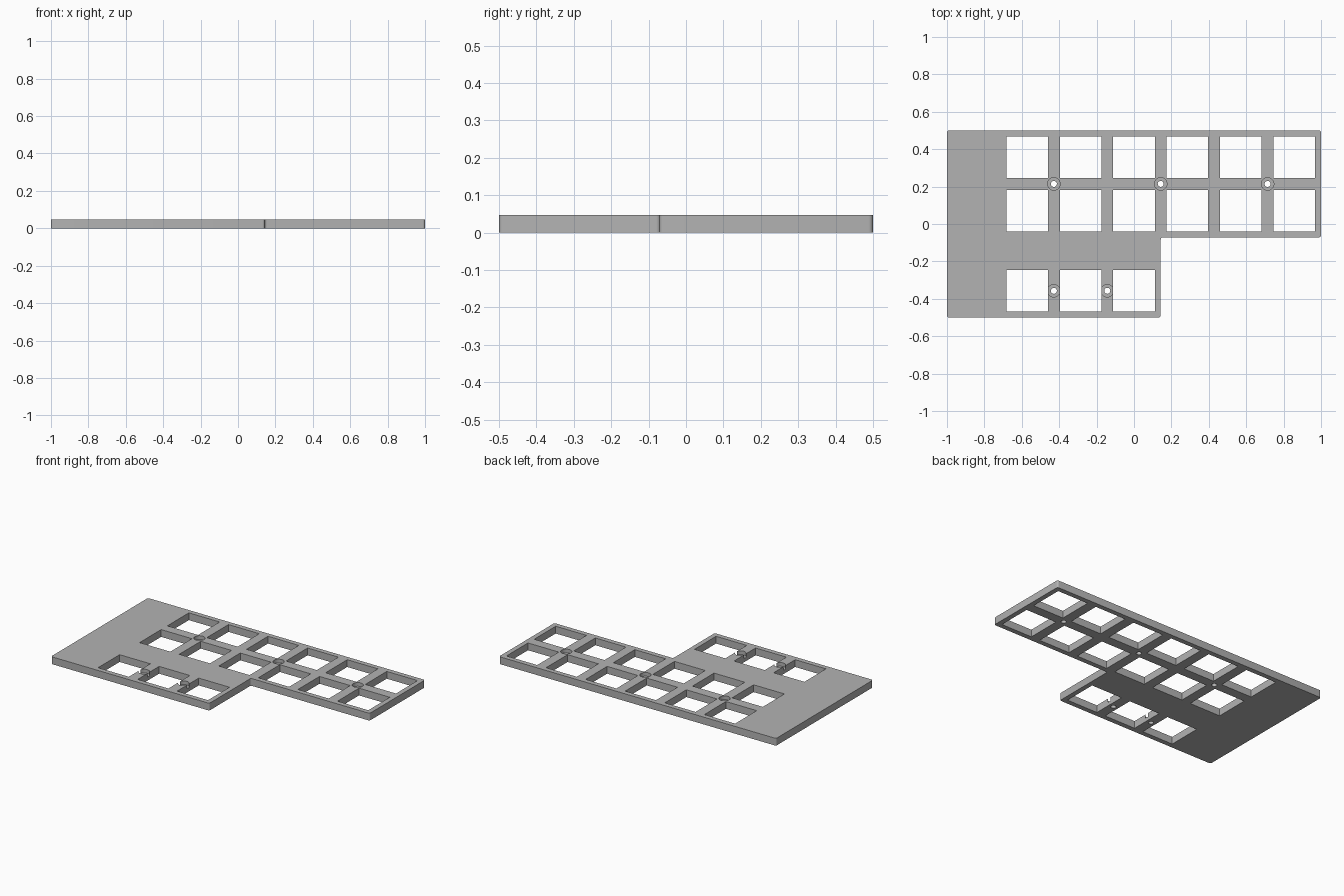
import bpy, bmesh
from mathutils import Matrix, Vector

old = bpy.data.objects.get("Cube")
if old:
    bpy.data.objects.remove(old, do_unlink=True)

PITCH = 2 / 7           # key spacing
MM = PITCH / 18
THICK = 3 * MM
HOLE = 14 * MM

grey = bpy.data.materials.new("plain grey")
grey.use_nodes = True
grey.diffuse_color = (0.45, 0.45, 0.45, 1)
grey.node_tree.nodes["Principled BSDF"].inputs["Base Color"].default_value = (0.45, 0.45, 0.45, 1)


def make_object(name, bm):
    bmesh.ops.recalc_face_normals(bm, faces=bm.faces)
    mesh = bpy.data.meshes.new(name)
    bm.to_mesh(mesh)
    bm.free()
    mesh.materials.append(grey)
    obj = bpy.data.objects.new(name, mesh)
    bpy.context.collection.objects.link(obj)
    return obj


def key_position(col, row):
    return Vector((PITCH * (col - 2), PITCH * (1.25 - row), 0))


# Stepped plate outline with softened corners, extruded to thickness
bm = bmesh.new()
step_x, step_y = PITCH / 2, -PITCH / 4
outline = [(-1, -0.5), (step_x, -0.5), (step_x, step_y), (1, step_y), (1, 0.5), (-1, 0.5)]
face = bm.faces.new([bm.verts.new((x, y, 0)) for x, y in outline])
bmesh.ops.bevel(bm, geom=bm.verts[:], offset=0.012, segments=5, profile=0.5, affect='VERTICES')
top = bmesh.ops.extrude_face_region(bm, geom=bm.faces[:])
bmesh.ops.translate(bm, vec=(0, 0, THICK), verts=[v for v in top["geom"] if isinstance(v, bmesh.types.BMVert)])
plate = make_object("key_plate", bm)

# Square key openings: two full rows and a short front row
keys = [(c, r) for r in (0, 1) for c in range(6)] + [(c, 2.5) for c in range(3)]
bm = bmesh.new()
for col, row in keys:
    place = Matrix.Translation(key_position(col, row) + Vector((0, 0, THICK / 2)))
    bmesh.ops.create_cube(bm, size=1, matrix=place @ Matrix.Diagonal((HOLE, HOLE, 0.2, 1)))
cutters = [make_object("key_opening_cutter", bm)]

# Screw holes with counterbores from the top
screws = [(0.5, 0.5), (2.5, 0.5), (4.5, 0.5), (0.5, 2.5), (1.5, 2.5)]
for name, radius, floor in (("counterbore_cutter", 0.0335, THICK / 2), ("screw_hole_cutter", 0.016, -0.05)):
    bm = bmesh.new()
    for col, row in screws:
        place = Matrix.Translation(key_position(col, row) + Vector((0, 0, floor + 0.1)))
        bmesh.ops.create_cone(bm, cap_ends=True, segments=32, radius1=radius, radius2=radius,
                              depth=0.2, matrix=place)
    cutters.append(make_object(name, bm))

# Cut, then discard the cutters
bpy.context.view_layer.objects.active = plate
for cutter in cutters:
    cutter.hide_render = True
    cut = plate.modifiers.new(cutter.name, 'BOOLEAN')
    cut.operation = 'DIFFERENCE'
    cut.solver = 'EXACT'
    cut.object = cutter
    bpy.ops.object.modifier_apply(modifier=cut.name)
    bpy.data.objects.remove(cutter, do_unlink=True)

bpy.ops.object.select_all(action='DESELECT')
plate.select_set(True)
bpy.ops.object.shade_smooth_by_angle(angle=0.52)
